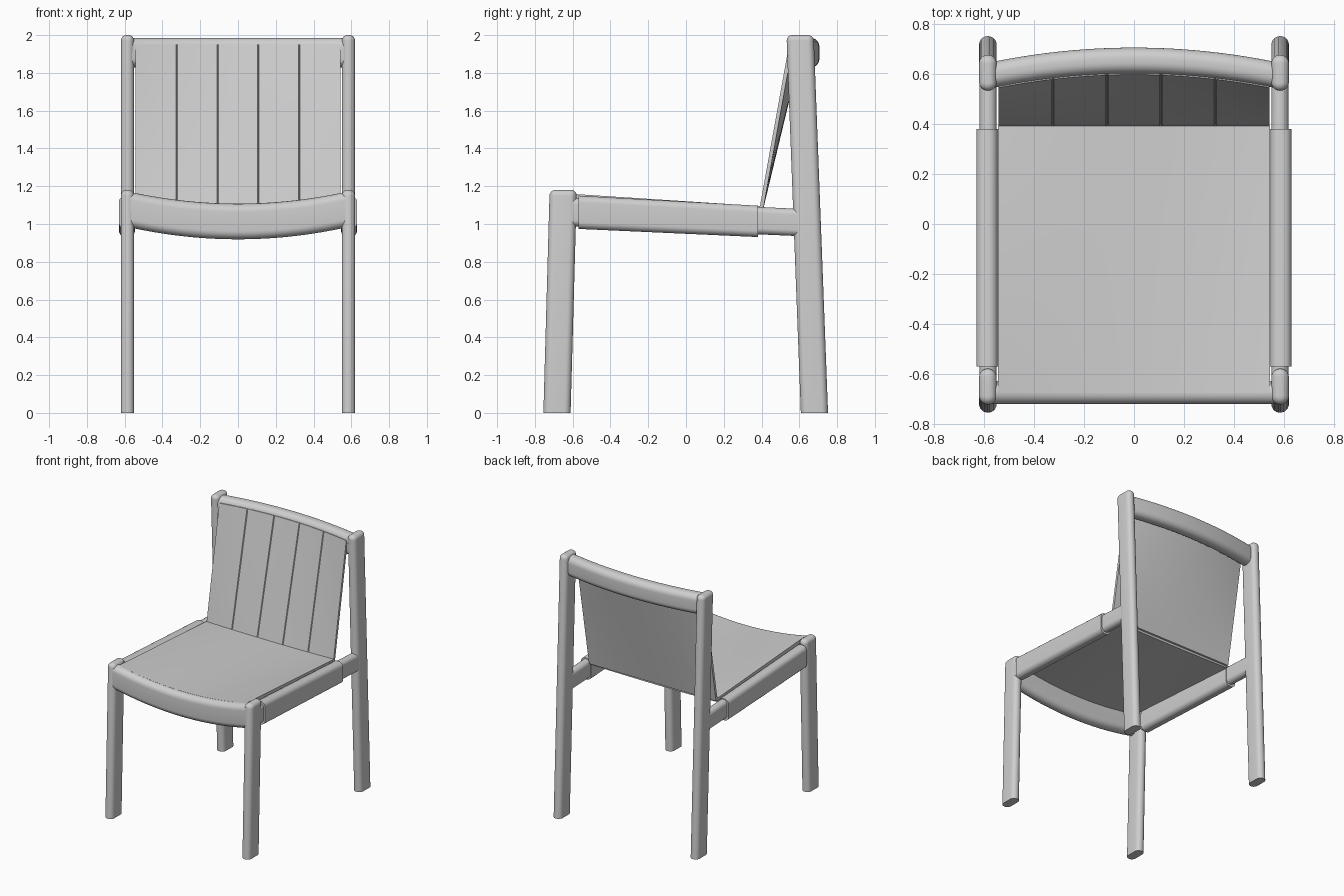
import bpy, bmesh, math

cube = bpy.data.objects.get("Cube")
if cube:
    bpy.data.objects.remove(cube, do_unlink=True)

grey = bpy.data.materials.new("light_grey")
grey.use_nodes = True
grey.diffuse_color = (0.62, 0.62, 0.62, 1)
grey.node_tree.nodes["Principled BSDF"].inputs["Base Color"].default_value = grey.diffuse_color


def lerp(a, b, t):
    return a + (b - a) * t


def rounded(hw, hh, r, n=7):
    """Outline of a rounded rectangle around the origin."""
    pts = []
    for q, (sx, sy) in enumerate([(1, 1), (-1, 1), (-1, -1), (1, -1)]):
        for i in range(n + 1):
            a = (q + i / n) * math.pi / 2
            pts.append((sx * (hw - r) + r * math.cos(a), sy * (hh - r) + r * math.sin(a)))
    return pts


def loft(name, rings, angle=35):
    """Closed solid skinned through rings of equal point count."""
    bm = bmesh.new()
    rows = [[bm.verts.new(p) for p in ring] for ring in rings]
    n = len(rows[0])
    for a, b in zip(rows, rows[1:]):
        for i in range(n):
            j = (i + 1) % n
            bm.faces.new((a[i], a[j], b[j], b[i]))
    bm.faces.new(rows[0])
    bm.faces.new(rows[-1])
    bmesh.ops.recalc_face_normals(bm, faces=bm.faces)
    mesh = bpy.data.meshes.new(name)
    bm.to_mesh(mesh)
    bm.free()
    mesh.materials.append(grey)
    obj = bpy.data.objects.new(name, mesh)
    bpy.context.collection.objects.link(obj)
    bpy.ops.object.select_all(action='DESELECT')
    obj.select_set(True)
    bpy.context.view_layer.objects.active = obj
    bpy.ops.object.shade_smooth_by_angle(angle=math.radians(angle))
    return obj


def leg(name, x, y_low, y_top, height):
    """Slanted stadium-section post with a rounded top."""
    soft = 0.03
    steps = [(0, 0), (height - soft, 0)]
    for i in range(1, 7):
        a = i / 6 * math.pi / 2
        steps.append((height - soft + soft * math.sin(a), soft * (1 - math.cos(a))))
    rings = []
    for z, inset in steps:
        y = lerp(y_low, y_top, z / height)
        w = 0.035 - inset
        rings.append([(x + a, y + b, z) for a, b in rounded(w, 0.072 - inset, w * 0.98)])
    loft(name, rings)


def side_bar(name, x, y0, y1, z0, z1, hw, h0, h1, r):
    rings = []
    for y, z, h in ((y0, z0, h0), (y1, z1, h1)):
        rings.append([(x + a, y, z + b) for a, b in rounded(hw, h, r)])
    loft(name, rings)


# Legs, side rails and the sleeves wrapped around them
for side, s in (("left", 1), ("right", -1)):
    leg(f"front_leg_{side}", s * 0.585, -0.683, -0.65, 1.18)
    leg(f"back_leg_{side}", s * 0.585, 0.68, 0.604, 2.0)
    side_bar(f"side_rail_{side}", s * 0.584, -0.62, 0.62, 1.064, 1.007, 0.034, 0.075, 0.072, 0.033)
    side_bar(f"rail_sleeve_{side}", s * 0.588, -0.57, 0.38, 1.062, 1.014, 0.043, 0.088, 0.083, 0.036)

HALF = 0.545


def bow(x):
    return 1 - (x / HALF) ** 2


# Front rail, sagging in the middle
xs = [lerp(-0.57, 0.57, i / 28) for i in range(29)]
loft("front_rail", [[(x, -0.675 + a, 1.07 - 0.057 * bow(x) + b)
                     for a, b in rounded(0.046, 0.094, 0.044)] for x in xs])

# Top rail, bowed backwards
loft("top_rail", [[(x, 0.601 + 0.053 * bow(x) + a, 1.907 + b)
                   for a, b in rounded(0.052, 0.078, 0.045)] for x in xs])

# Seat sheet, sagging at the front and straight at the back
seat_xs = [lerp(-HALF, HALF, i / 24) for i in range(25)]
rings = []
for i in range(13):
    t = i / 12
    y = lerp(-0.675, 0.392, t)
    top = [(x, y, lerp(1.164, 1.095, t) - lerp(0.056, 0.006, t) * bow(x)) for x in seat_xs]
    rings.append(top + [(x, y, z - 0.032) for x, y, z in reversed(top)])
loft("seat", rings)

# Backrest sheet with four stitched grooves on its front
seams = [-0.325, -0.108, 0.108, 0.325]
cols = [(lerp(-0.542, 0.542, i / 20), 0) for i in range(21)]
cols = [c for c in cols if min(abs(c[0] - s) for s in seams) > 0.01]
for s in seams:
    cols += [(s - 0.004, 0), (s, 0.007), (s + 0.004, 0)]
cols.sort()
rings = []
for i in range(11):
    t = i / 10
    z = lerp(1.075, 1.95, t)
    front, back = [], []
    for x, dip in cols:
        y = 0.388 + t * (0.157 + 0.053 * bow(x))
        front.append((x, y + dip, z))
        back.append((x, y + 0.02, z))
    rings.append(front + back[::-1])
loft("backrest", rings)
